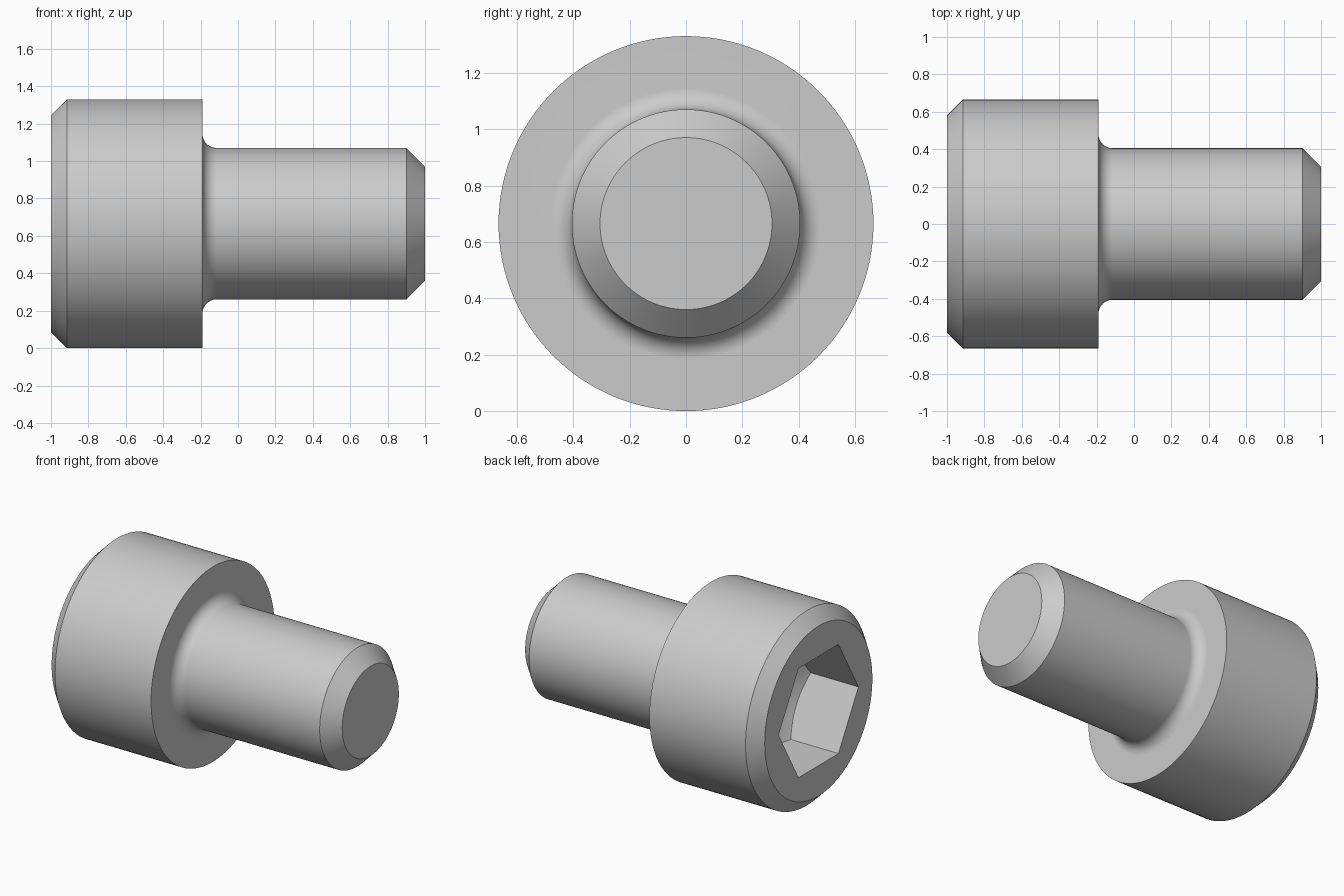
import bpy, bmesh
from math import pi, sin, cos, sqrt, radians

if "Cube" in bpy.data.objects:
    bpy.data.objects.remove(bpy.data.objects["Cube"], do_unlink=True)

HEAD_R, SHANK_R, FILLET = 0.665, 0.405, 0.075
SHOULDER_X = -0.19
SEGMENTS = 128

steel = bpy.data.materials.new("grey steel")
steel.use_nodes = True
steel.diffuse_color = (0.6, 0.6, 0.6, 1)
steel.node_tree.nodes["Principled BSDF"].inputs["Base Color"].default_value = (0.6, 0.6, 0.6, 1)


def loft(name, rings, tip=None):
    """Skin closed rings of points; close the far end with a cap or a point."""
    bm = bmesh.new()
    loops = [[bm.verts.new(p) for p in ring] for ring in rings]
    n = len(loops[0])
    for a, b in zip(loops, loops[1:]):
        for i in range(n):
            j = (i + 1) % n
            bm.faces.new((a[i], a[j], b[j], b[i]))
    bm.faces.new(loops[0])
    if tip:
        point = bm.verts.new(tip)
        for i in range(n):
            bm.faces.new((loops[-1][i], loops[-1][(i + 1) % n], point))
    else:
        bm.faces.new(loops[-1])
    bmesh.ops.recalc_face_normals(bm, faces=bm.faces)
    mesh = bpy.data.meshes.new(name)
    bm.to_mesh(mesh)
    bm.free()
    obj = bpy.data.objects.new(name, mesh)
    bpy.context.collection.objects.link(obj)
    mesh.materials.append(steel)
    return obj


# Bolt body: chamfered head, filleted shoulder, shank with chamfered end
profile = [(-1, 0.58), (-0.915, HEAD_R), (SHOULDER_X, HEAD_R)]
for k in range(9):
    t = k / 8 * pi / 2
    profile.append((SHOULDER_X + FILLET * (1 - cos(t)), SHANK_R + FILLET * (1 - sin(t))))
profile += [(0.9, SHANK_R), (1, 0.305)]


def circle(x, r):
    angles = [2 * pi * i / SEGMENTS for i in range(SEGMENTS)]
    return [(x, r * cos(a), HEAD_R + r * sin(a)) for a in angles]


bolt = loft("socket_head_bolt", [circle(x, r) for x, r in profile])

# Hexagonal socket cutter with a conical drilled floor
HEX_R, DEPTH_X, STEPS = 0.43, -0.64, 12
hexagon = []
for side in range(6):
    a, b = side * pi / 3, (side + 1) * pi / 3
    for k in range(STEPS):
        t = k / STEPS
        hexagon.append((HEX_R * (cos(a) * (1 - t) + cos(b) * t),
                        HEX_R * (sin(a) * (1 - t) + sin(b) * t)))
tip_x = DEPTH_X + HEX_R / sqrt(3)
mouth = [(-1.1, y, HEAD_R + z) for y, z in hexagon]
floor = [(tip_x - sqrt(y * y + z * z) / sqrt(3), y, HEAD_R + z) for y, z in hexagon]
cutter = loft("socket_cutter", [mouth, floor], (tip_x, 0, HEAD_R))
cutter.hide_render = True

# Cut the socket, then shade
cut = bolt.modifiers.new("socket", "BOOLEAN")
cut.operation = "DIFFERENCE"
cut.solver = "EXACT"
cut.object = cutter
bpy.ops.object.select_all(action="DESELECT")
bolt.select_set(True)
bpy.context.view_layer.objects.active = bolt
bpy.ops.object.modifier_apply(modifier=cut.name)
bpy.data.objects.remove(cutter, do_unlink=True)
bpy.ops.object.shade_smooth_by_angle(angle=radians(30))
weighted = bolt.modifiers.new("even shading", "WEIGHTED_NORMAL")
weighted.keep_sharp = True
